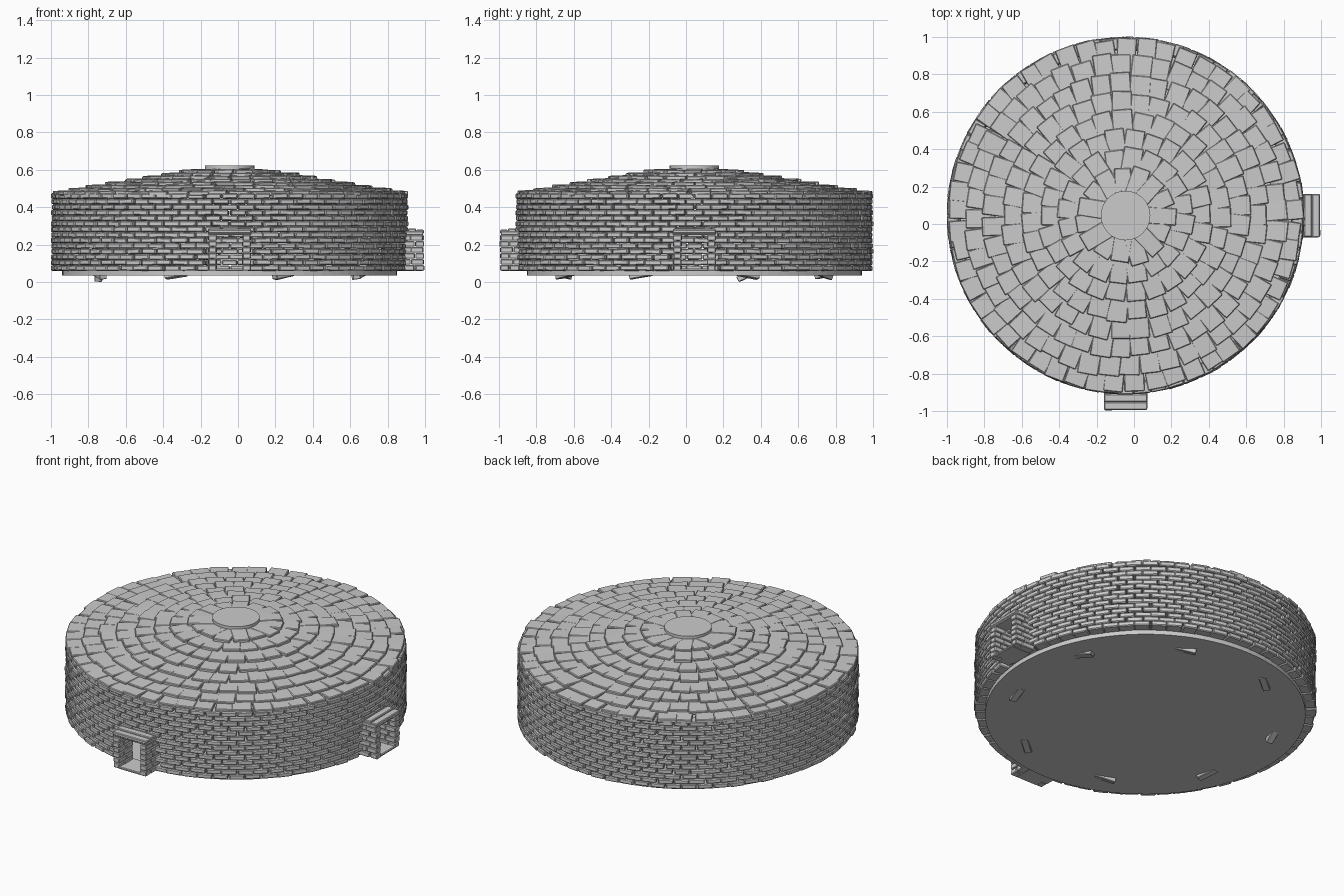
import bpy, bmesh, math, random
from mathutils import Matrix, Euler

if "Cube" in bpy.data.objects:
    bpy.data.objects.remove(bpy.data.objects["Cube"])

random.seed(7)
CX, CY, R = -0.045, 0.045, 0.955
CENTRE = Matrix.Translation((CX, CY, 0))
DOORS = (-math.pi / 2, 0.0)


def rnd(a):
    return random.uniform(-a, a)


def polar(ang, r, z, tilt=(0, 0, 0)):
    # local x points outward, local y runs along the ring
    return (CENTRE @ Matrix.Rotation(ang, 4, 'Z') @ Matrix.Translation((r, 0, z))
            @ Euler(tilt).to_matrix().to_4x4())


def add_box(bm, m, sx, sy, sz):
    bmesh.ops.create_cube(bm, size=1, matrix=m @ Matrix.Diagonal((sx, sy, sz, 1)))


def finish(bm, name, bevel=0.004):
    if bevel:
        bmesh.ops.bevel(bm, geom=bm.edges[:], offset=bevel, segments=1,
                        profile=0.5, affect='EDGES')
    me = bpy.data.meshes.new(name)
    bm.to_mesh(me)
    bm.free()
    ob = bpy.data.objects.new(name, me)
    bpy.context.collection.objects.link(ob)
    return ob


def disc(name, r, z0, z1, sides):
    bm = bmesh.new()
    bmesh.ops.create_cone(bm, cap_ends=True, segments=sides, radius1=r, radius2=r,
                          depth=z1 - z0,
                          matrix=CENTRE @ Matrix.Translation((0, 0, (z0 + z1) / 2)))
    return finish(bm, name, 0)


# floor slab
disc("floor_slab", 0.895, 0.035, 0.062, 96)

# brick wall with two door openings
bm = bmesh.new()
rows, count, h = 14, 66, 0.0296
for i in range(rows):
    z = 0.06 + h * (i + 0.5)
    for k in range(count):
        a = 2 * math.pi * (k + 0.5 * (i % 2)) / count + rnd(0.004)
        if z < 0.25 and any(abs(math.remainder(a - d, 2 * math.pi)) * R < 0.095
                            for d in DOORS):
            continue
        depth = 0.065 + rnd(0.004)
        add_box(bm, polar(a, R - 0.036 + rnd(0.004), z, (rnd(0.03), rnd(0.04), rnd(0.03))),
                depth, 0.086 + rnd(0.006), h * 0.95)
finish(bm, "wall_bricks", 0.005)

# stepped rings of roof tiles
bm = bmesh.new()
radii = [0.945, 0.86, 0.76, 0.66, 0.56, 0.46, 0.36, 0.26]
for i, r in enumerate(radii):
    top = 0.49 + (0.945 - r) * 0.165
    n = max(10, round(2 * math.pi * r / 0.112))
    phase = random.random()
    for k in range(n):
        a = 2 * math.pi * (k + phase) / n + rnd(0.01)
        length = 0.17 + rnd(0.012)
        outer = r + rnd(0.012)
        w = 2 * math.pi * (r - 0.03) / n * random.uniform(0.93, 1.05)
        add_box(bm, polar(a, outer - length / 2, top - 0.012 + rnd(0.002),
                          (rnd(0.02), 0.03 + rnd(0.02), rnd(0.07))),
                length, w, 0.023)
finish(bm, "roof_tiles", 0.004)

# round cap stone
disc("roof_cap", 0.132, 0.6, 0.622, 48)

# door portals: brick jambs, sill and stepped lintel
for d, name in zip(DOORS, ("front_portal", "right_portal")):
    bm = bmesh.new()
    for side in (-1, 1):
        for i in range(6):
            z = 0.06 + 0.032 * (i + 0.5)
            split = 0.97 if i % 2 else 0.99
            for x0, x1 in ((0.9, split), (split, 1.04)):
                add_box(bm, polar(d, (x0 + x1) / 2, z, (0, 0, rnd(0.03))
                                  ) @ Matrix.Translation((rnd(0.002), side * 0.091, 0)),
                        x1 - x0 - 0.003, 0.044 + rnd(0.004), 0.03)
    add_box(bm, polar(d, 0.965, 0.066), 0.14, 0.15, 0.014)
    add_box(bm, polar(d, 0.97, 0.262), 0.13, 0.232, 0.022)
    for x, top in ((0.93, 0.28), (0.975, 0.286), (1.018, 0.28)):
        add_box(bm, polar(d, x, top - 0.01), 0.042, 0.228 + rnd(0.006), 0.02)
    finish(bm, name, 0.004)

# eight tilted foot stones under the floor
bm = bmesh.new()
for k in range(8):
    a = math.radians(22.5 + 45 * k)
    tilt = (random.choice((-1, 1)) * random.uniform(0.1, 0.45), rnd(0.25), rnd(0.3))
    add_box(bm, polar(a, 0.75, 0.034, tilt), 0.04, 0.12, 0.03)
low = min(v.co.z for v in bm.verts)
for v in bm.verts:
    v.co.z -= low
finish(bm, "foot_stones", 0.003)
